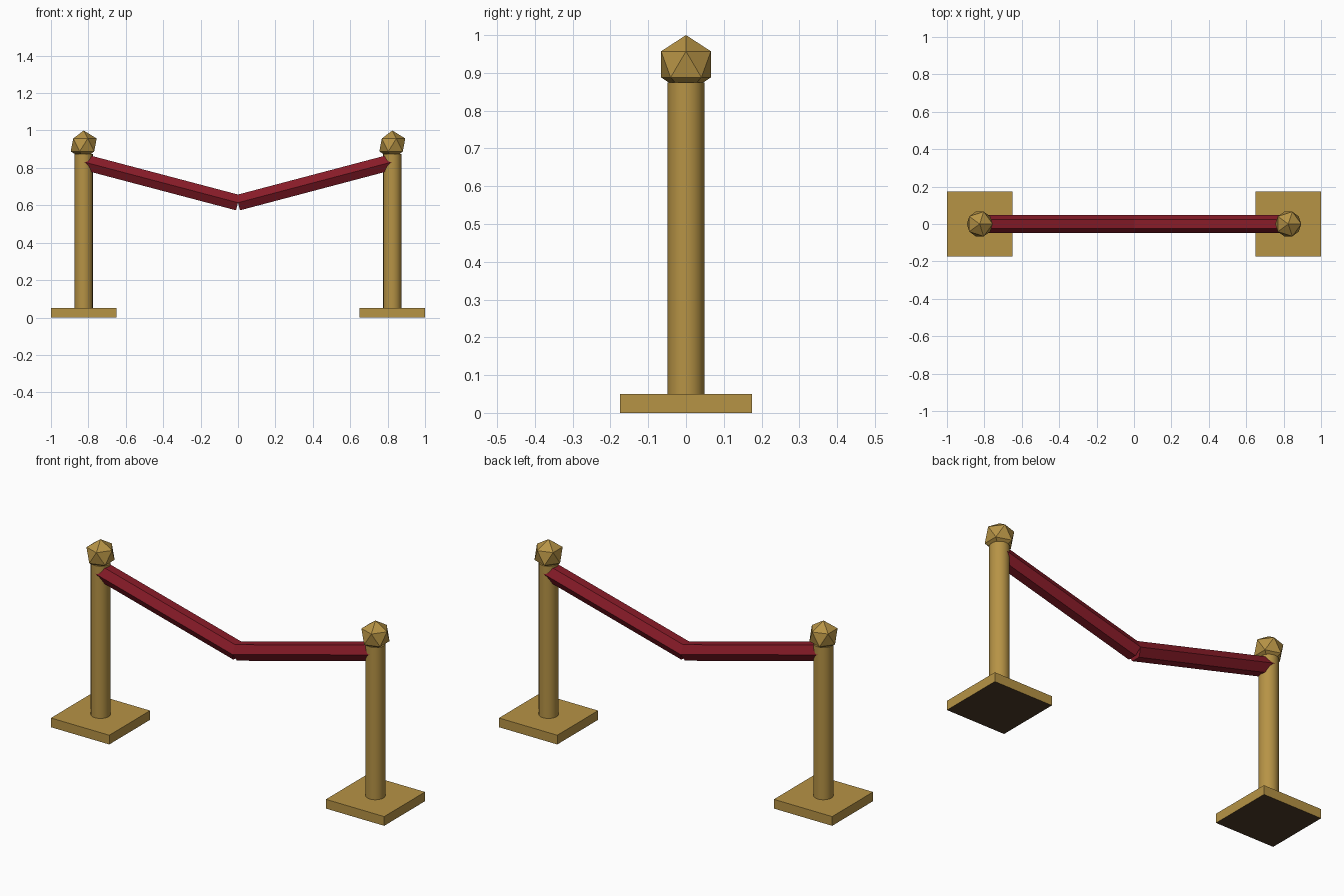
import bpy, math
from mathutils import Vector

if "Cube" in bpy.data.objects:
    bpy.data.objects.remove(bpy.data.objects["Cube"])

POST_X = 0.825


def material(name, rgb):
    m = bpy.data.materials.new(name)
    m.diffuse_color = (*rgb, 1.0)
    m.use_nodes = True
    m.node_tree.nodes["Principled BSDF"].inputs["Base Color"].default_value = m.diffuse_color
    return m


gold = material("aged_brass", (0.47, 0.292, 0.06))
red = material("deep_red_rope", (0.245, 0.011, 0.021))
dark = material("dark_underside", (0.075, 0.045, 0.022))


def finish(name, mat):
    ob = bpy.context.object
    ob.name = name
    ob.data.materials.append(mat)
    return ob


for side, s in (("left", -1), ("right", 1)):
    x = s * POST_X

    # square foot plate with a dark underside
    bpy.ops.mesh.primitive_cube_add(size=1, location=(x, 0, 0.025))
    base = finish(side + "_base", gold)
    base.scale = (0.35, 0.35, 0.05)
    base.data.materials.append(dark)
    for f in base.data.polygons:
        f.material_index = 1 if f.normal.z < -0.5 else 0

    # round post, smooth sides
    bpy.ops.mesh.primitive_cylinder_add(vertices=24, radius=0.0485, depth=0.825,
                                        location=(x, 0, 0.4625))
    finish(side + "_post", gold)
    bpy.ops.object.shade_smooth_by_angle(angle=math.radians(35))

    # faceted knob
    bpy.ops.mesh.primitive_ico_sphere_add(subdivisions=1, radius=0.0775,
                                          location=(x, 0, 0.9225))
    finish(side + "_knob", gold)

    # six-sided rope half, sloping from the post to the middle
    top, low = Vector((x, 0, 0.832)), Vector((0, 0, 0.614))
    d = top - low
    bpy.ops.mesh.primitive_cylinder_add(vertices=6, radius=0.0485, depth=d.length,
                                        location=(top + low) / 2,
                                        rotation=(0, math.atan2(d.x, d.z), 0))
    finish(side + "_rope", red)
